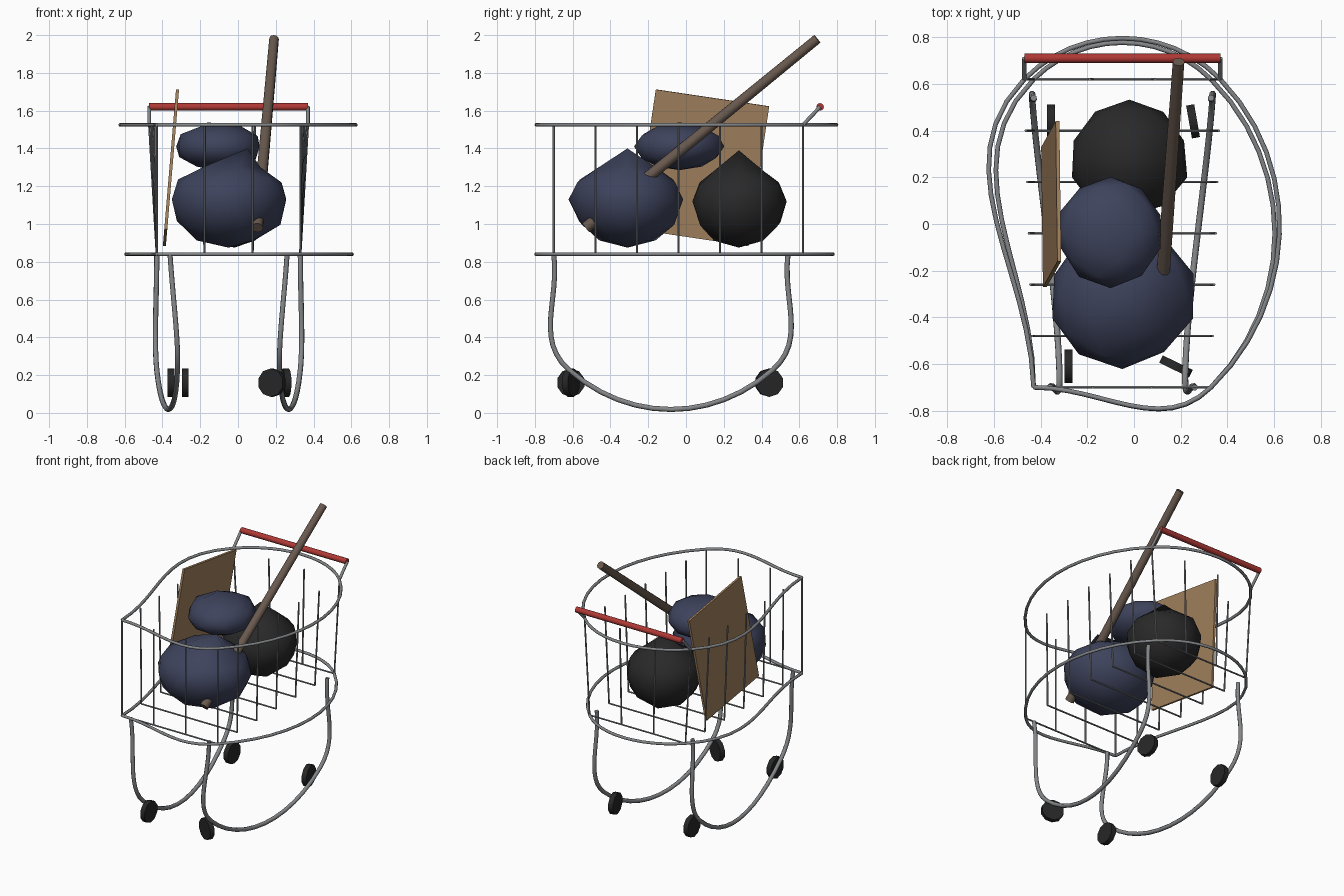
import bpy, bmesh, math, random
from mathutils import Vector, Matrix

if "Cube" in bpy.data.objects:
    bpy.data.objects.remove(bpy.data.objects["Cube"])

random.seed(4)
CX = -0.05                      # centre line of the cart
Z0, Z1 = 0.84, 1.525            # basket floor and rim heights
YF, YB = -0.70, 0.62            # basket front and back


def mat(name, r, g, b):
    m = bpy.data.materials.new(name)
    m.diffuse_color = (r, g, b, 1)
    m.use_nodes = True
    m.node_tree.nodes["Principled BSDF"].inputs["Base Color"].default_value = m.diffuse_color
    return m


METAL = mat("grey metal", 0.23, 0.24, 0.25)
RED = mat("handle red", 0.43, 0.04, 0.035)
RUBBER = mat("wheel black", 0.02, 0.02, 0.021)
NAVY = mat("navy bag", 0.048, 0.056, 0.108)
BLACK = mat("black bag", 0.022, 0.022, 0.022)
CARD = mat("cardboard", 0.36, 0.22, 0.11)
WOOD = mat("dull wood", 0.14, 0.10, 0.077)


def add_mesh(name, bm, material, smooth=None):
    me = bpy.data.meshes.new(name)
    bm.to_mesh(me)
    bm.free()
    me.materials.append(material)
    ob = bpy.data.objects.new(name, me)
    bpy.context.collection.objects.link(ob)
    if smooth:
        bpy.ops.object.select_all(action='DESELECT')
        ob.select_set(True)
        bpy.context.view_layer.objects.active = ob
        bpy.ops.object.shade_smooth_by_angle(angle=math.radians(smooth))
    return ob


def rods(name, pairs, r, material, sides=8, r2=None):
    bm = bmesh.new()
    for a, b in pairs:
        a, b = Vector(a), Vector(b)
        d = b - a
        m = Matrix.Translation((a + b) / 2) @ d.to_track_quat('Z', 'Y').to_matrix().to_4x4()
        bmesh.ops.create_cone(bm, cap_ends=True, segments=sides, radius1=r,
                              radius2=r2 or r, depth=d.length, matrix=m)
    return add_mesh(name, bm, material, 50)


def tube(name, pts, r):
    cu = bpy.data.curves.new(name, 'CURVE')
    cu.dimensions = '3D'
    cu.bevel_depth = r
    cu.bevel_resolution = 2
    cu.use_fill_caps = True
    sp = cu.splines.new('BEZIER')
    sp.bezier_points.add(len(pts) - 1)
    for p, co in zip(sp.bezier_points, pts):
        p.co = co
    for p in sp.bezier_points:
        p.handle_left_type = p.handle_right_type = 'AUTO'
    cu.materials.append(METAL)
    ob = bpy.data.objects.new(name, cu)
    bpy.context.collection.objects.link(ob)


def half_top(y):                # basket half width at the rim
    return 0.38 + 0.04 * (y - YF) / (YB - YF)


# Basket rims: open loops that meet in a corner at the front left
for name, z, wb in (("lower_rim", Z0, 0.38), ("upper_rim", Z1, 0.42)):
    corner = (CX - 0.38, YF, z)
    tube(name, [corner, (CX + 0.38, YF, z), (CX + wb, YB, z), (CX - wb, YB, z), corner], 0.01)

# Basket wires: side uprights, floor bars, front and back uprights
wires = []
for i in range(7):
    y = YF + 0.22 * i
    wires.append(((CX - 0.38, y, Z0), (CX + 0.38, y, Z0)))
    for s in (-1, 1):
        wires.append(((CX + s * 0.38, y, Z0), (CX + s * half_top(y), y, Z1)))
for y in (YF, YB):
    for s in (-1, 1):
        wires.append(((CX + s * 0.127, y, Z0), (CX + s * half_top(y) / 3, y, Z1)))
rods("basket_wires", wires, 0.006, METAL, 6)

# Push handle with two brackets
rods("handle_brackets", [((CX + s * 0.42, YB, Z1), (CX + s * 0.42, 0.71, 1.62)) for s in (-1, 1)],
     0.01, METAL)
rods("handle_grip", [((CX - 0.42, 0.71, 1.62), (CX + 0.42, 0.71, 1.62))], 0.02, RED, 12)

# Bent legs
for name, s in (("left_leg", -1), ("right_leg", 1)):
    tube(name, [(CX + s * 0.31, YF, Z0), (CX + s * 0.27, -0.62, 0.228),
                (CX + s * 0.38, 0.46, 0.228), (CX + s * 0.38, 0.54, Z0)], 0.014)

# Castor wheels, each turned its own way
for name, x, y, turn in (("front_left_wheel", -0.28, -0.61, 0), ("front_right_wheel", 0.18, -0.61, 64),
                         ("back_left_wheel", -0.355, 0.44, 0), ("back_right_wheel", 0.253, 0.44, 10)):
    a = math.radians(turn)
    d = Vector((math.cos(a), math.sin(a), 0)) * 0.0175
    c = Vector((x, y, 0.16))
    rods(name, [(c - d, c + d)], 0.075, RUBBER, 10)


# Stuffed bags: low-poly balls with a drawn-up top
def bag(name, centre, size, low, peak, peak_shift, material):
    bm = bmesh.new()
    bmesh.ops.create_icosphere(bm, subdivisions=2, radius=1)
    for v in bm.verts:
        n = v.co.copy()
        k = random.uniform(0.96, 1.03)
        v.co.x = n.x * size[0] * k
        v.co.y = n.y * size[1] * k
        if n.z > 0.99:
            v.co = (peak_shift, 0, peak)
        else:
            v.co.z = n.z * (size[2] if n.z > 0 else low)
        v.co += Vector(centre)
    add_mesh(name, bm, material, 180)


bag("large_navy_bag", (-0.05, -0.31, 1.13), (0.315, 0.305, 0.20), 0.255, 0.27, 0.10, NAVY)
bag("black_bag", (-0.02, 0.28, 1.12), (0.255, 0.255, 0.19), 0.245, 0.27, 0, BLACK)
bag("small_navy_bag", (-0.10, -0.035, 1.41), (0.232, 0.238, 0.125), 0.125, 0.128, -0.06, NAVY)

# Cardboard sheet leaning on the left side
bm = bmesh.new()
rot = Matrix.Rotation(math.radians(4.8), 4, 'Y') @ Matrix.Rotation(math.radians(-8.5), 4, 'X')
bmesh.ops.create_cube(bm, size=1, matrix=Matrix.Translation((-0.355, 0.085, 1.298)) @ rot
                      @ Matrix.Diagonal((0.016, 0.607, 0.75, 1)))
add_mesh("cardboard_sheet", bm, CARD)

# Wooden pole stuck through the bags
rods("wooden_pole", [((0.102, -0.53, 0.98), (0.191, 0.695, 1.98))], 0.031, WOOD, 10, 0.026)
